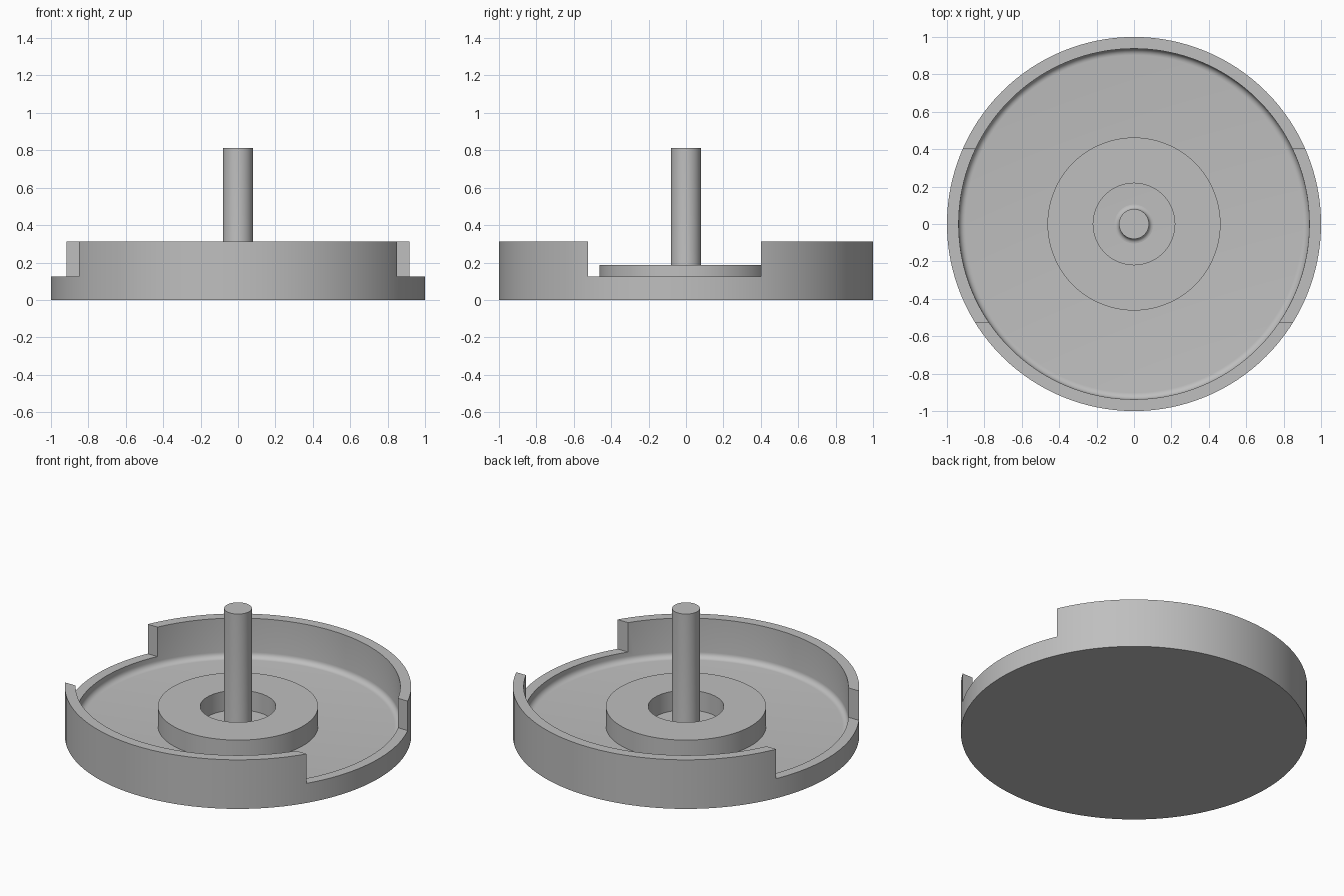
import bpy, bmesh
from math import sin, cos, pi, radians

if "Cube" in bpy.data.objects:
    bpy.data.objects.remove(bpy.data.objects["Cube"], do_unlink=True)

grey = bpy.data.materials.new("plain grey")
grey.use_nodes = True
colour = (0.52, 0.52, 0.52, 1)
grey.diffuse_color = colour
grey.node_tree.nodes["Principled BSDF"].inputs["Base Color"].default_value = colour

UNIT = 0.0625          # wall and floor thickness
FLOOR = UNIT
RIM = 5 * UNIT
INNER = 1 - UNIT


def add_object(name, bm):
    mesh = bpy.data.meshes.new(name)
    bm.to_mesh(mesh)
    bm.free()
    obj = bpy.data.objects.new(name, mesh)
    bpy.context.collection.objects.link(obj)
    mesh.materials.append(grey)
    return obj


def lathe(name, profile, closed=False, steps=128):
    """Revolve a radius/height profile around z."""
    bm = bmesh.new()
    verts = [bm.verts.new((r, 0, z)) for r, z in profile]
    edges = [bm.edges.new(pair) for pair in zip(verts, verts[1:])]
    if closed:
        edges.append(bm.edges.new((verts[-1], verts[0])))
    bmesh.ops.spin(bm, geom=verts + edges, cent=(0, 0, 0), axis=(0, 0, 1),
                   angle=2 * pi, steps=steps, use_duplicate=False)
    bmesh.ops.remove_doubles(bm, verts=bm.verts, dist=1e-5)
    bmesh.ops.recalc_face_normals(bm, faces=bm.faces)
    return add_object(name, bm)


def fillet(cx, cz, radius, start, end, n=6):
    angles = [radians(start + (end - start) * i / n) for i in range(n + 1)]
    return [(cx + radius * cos(a), cz + radius * sin(a)) for a in angles]


def smooth(obj):
    bpy.ops.object.select_all(action="DESELECT")
    obj.select_set(True)
    bpy.context.view_layer.objects.active = obj
    bpy.ops.object.shade_smooth_by_angle(angle=radians(30))


# Round tray with a rounded inside corner
corner = 0.035
tray = lathe("tray", [(0, 0), (1, 0), (1, RIM), (INNER, RIM)]
             + fillet(INNER - corner, FLOOR + corner, corner, 0, -90)
             + [(0, FLOOR)])

# Openings cut through both sides of the wall
front, back = -0.525, 0.4
bm = bmesh.new()
bmesh.ops.create_cube(bm, size=1)
for v in bm.verts:
    v.co.x *= 3
    v.co.y = back if v.co.y > 0 else front
    v.co.z = 1 if v.co.z > 0 else 2 * UNIT
cutter = add_object("opening_cutter", bm)
cutter.hide_render = True
cut = tray.modifiers.new("side openings", "BOOLEAN")
cut.operation = "DIFFERENCE"
cut.solver = "EXACT"
cut.object = cutter
bpy.context.view_layer.objects.active = tray
bpy.ops.object.modifier_apply(modifier=cut.name)
bpy.data.objects.remove(cutter, do_unlink=True)

# Raised ring around the post
ring = lathe("raised_ring", [(0.218, 0.05), (0.4625, 0.05),
                             (0.4625, 3 * UNIT), (0.218, 3 * UNIT)], closed=True)

# Centre post with a small flare at its foot
post_r, foot = 0.08, 0.024
post = lathe("centre_post", [(0, 0.05), (post_r + foot, 0.05)]
             + fillet(post_r + foot, FLOOR + foot, foot, 270, 180)
             + [(post_r, 13 * UNIT), (0, 13 * UNIT)], steps=64)

for part in (tray, ring, post):
    smooth(part)
